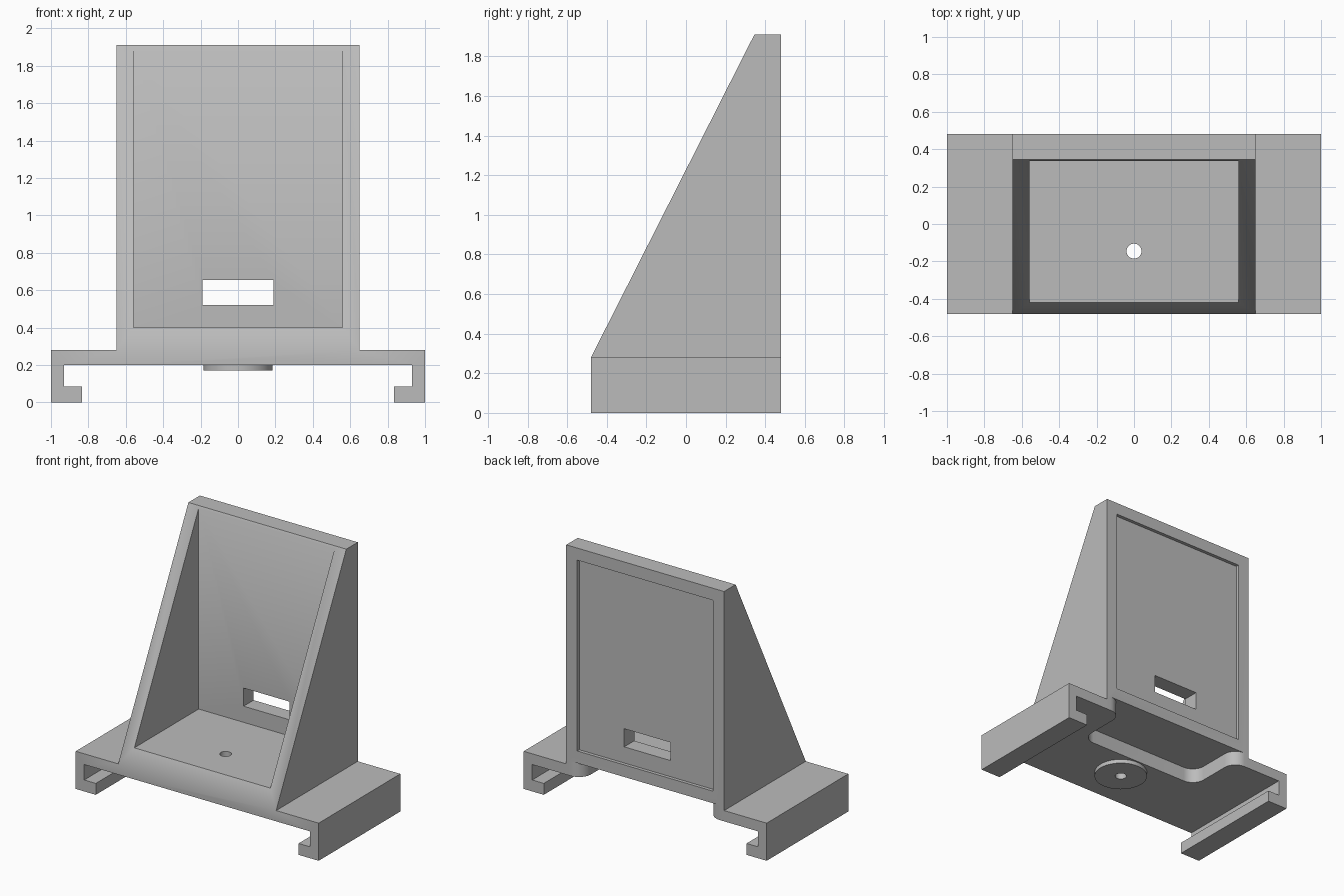
import bpy
import bmesh
from math import sin, cos, radians
from mathutils import Vector

default_cube = bpy.data.objects.get("Cube")
if default_cube:
    bpy.data.objects.remove(default_cube, do_unlink=True)

# Single grey plastic
GREY = (0.5, 0.5, 0.5, 1)
plastic = bpy.data.materials.new("grey_plastic")
plastic.use_nodes = True
plastic.diffuse_color = GREY
plastic.node_tree.nodes["Principled BSDF"].inputs["Base Color"].default_value = GREY


def prism(name, points, axis, lo, hi):
    """Extrude a 2D outline along an axis from lo to hi."""
    place = {"x": lambda a, b: (lo, a, b),
             "y": lambda a, b: (a, lo, b),
             "z": lambda a, b: (a, b, lo)}[axis]
    step = Vector([hi - lo if axis == k else 0 for k in "xyz"])
    bm = bmesh.new()
    face = bm.faces.new([bm.verts.new(place(a, b)) for a, b in points])
    made = bmesh.ops.extrude_face_region(bm, geom=[face])["geom"]
    bmesh.ops.translate(bm, vec=step,
                        verts=[g for g in made if isinstance(g, bmesh.types.BMVert)])
    bmesh.ops.recalc_face_normals(bm, faces=bm.faces)
    mesh = bpy.data.meshes.new(name)
    bm.to_mesh(mesh)
    bm.free()
    mesh.materials.append(plastic)
    obj = bpy.data.objects.new(name, mesh)
    bpy.context.scene.collection.objects.link(obj)
    return obj


def box(name, half_x, y0, y1, z0, z1):
    return prism(name, [(y0, z0), (y1, z0), (y1, z1), (y0, z1)], "x", -half_x, half_x)


def arc(cx, cy, r, start, end, steps=12):
    angles = [radians(start + (end - start) * i / steps) for i in range(steps + 1)]
    return [(cx + r * cos(a), cy + r * sin(a)) for a in angles]


def mirrored(half):
    return half + [(-x, y) for x, y in reversed(half)]


def combine(target, other, operation):
    mod = target.modifiers.new(operation.lower(), "BOOLEAN")
    mod.operation = operation
    mod.solver = "EXACT"
    mod.object = other
    bpy.context.view_layer.objects.active = target
    bpy.ops.object.modifier_apply(modifier=mod.name)
    bpy.data.objects.remove(other, do_unlink=True)


BACK = 0.48
UNDER, DECK, FLOOR, TOP = 0.2, 0.28, 0.4, 1.91
HOLE_Y = -0.145

# Base plate with hooked rails down both sides
rail = [(0.93, UNDER), (0.93, 0.085), (0.835, 0.085), (0.835, 0), (1, 0), (1, DECK)]
bracket = prism("bracket", mirrored(rail), "y", -BACK, BACK)

# Upright with sloping cheeks
cheek = [(-BACK, UNDER), (BACK, UNDER), (BACK, TOP), (0.345, TOP), (-BACK, DECK)]
combine(bracket, prism("upright", cheek, "x", -0.65, 0.65), "UNION")

# Round boss under the plate
boss = arc(0, HOLE_Y, 0.185, 0, 360, 64)[:-1]
combine(bracket, prism("boss", boss, "z", 0.17, 0.24), "UNION")

# Rear notch in the underside: flared mouth, rounded inner corners
WIDTH, ROUND, NOTCH_FRONT = 0.515, 0.1, 0.05
notch = ([(WIDTH + ROUND, 0.6)]
         + arc(WIDTH + ROUND, BACK - ROUND, ROUND, 90, 180)
         + arc(WIDTH - ROUND, NOTCH_FRONT + ROUND, ROUND, 0, -90))

# Open front cavity, shallow back recess, cable slot, screw hole and notch
hole = arc(0, HOLE_Y, 0.04, 0, 360, 32)[:-1]
cutters = [
    box("cavity_cutter", 0.56, -0.7, 0.337, FLOOR, 2.1),
    box("recess_cutter", 0.56, 0.455, 0.6, FLOOR, 1.82),
    box("slot_cutter", 0.19, 0.2, 0.7, 0.52, 0.655),
    prism("hole_cutter", hole, "z", 0.1, 0.6),
    prism("notch_cutter", mirrored(notch), "z", 0.1, 0.31),
]
for cutter in cutters:
    cutter.hide_render = True
    combine(bracket, cutter, "DIFFERENCE")

# Smooth rounded walls, keep corners crisp
bpy.ops.object.select_all(action="DESELECT")
bracket.select_set(True)
bpy.context.view_layer.objects.active = bracket
bpy.ops.object.shade_smooth_by_angle(angle=radians(30))
